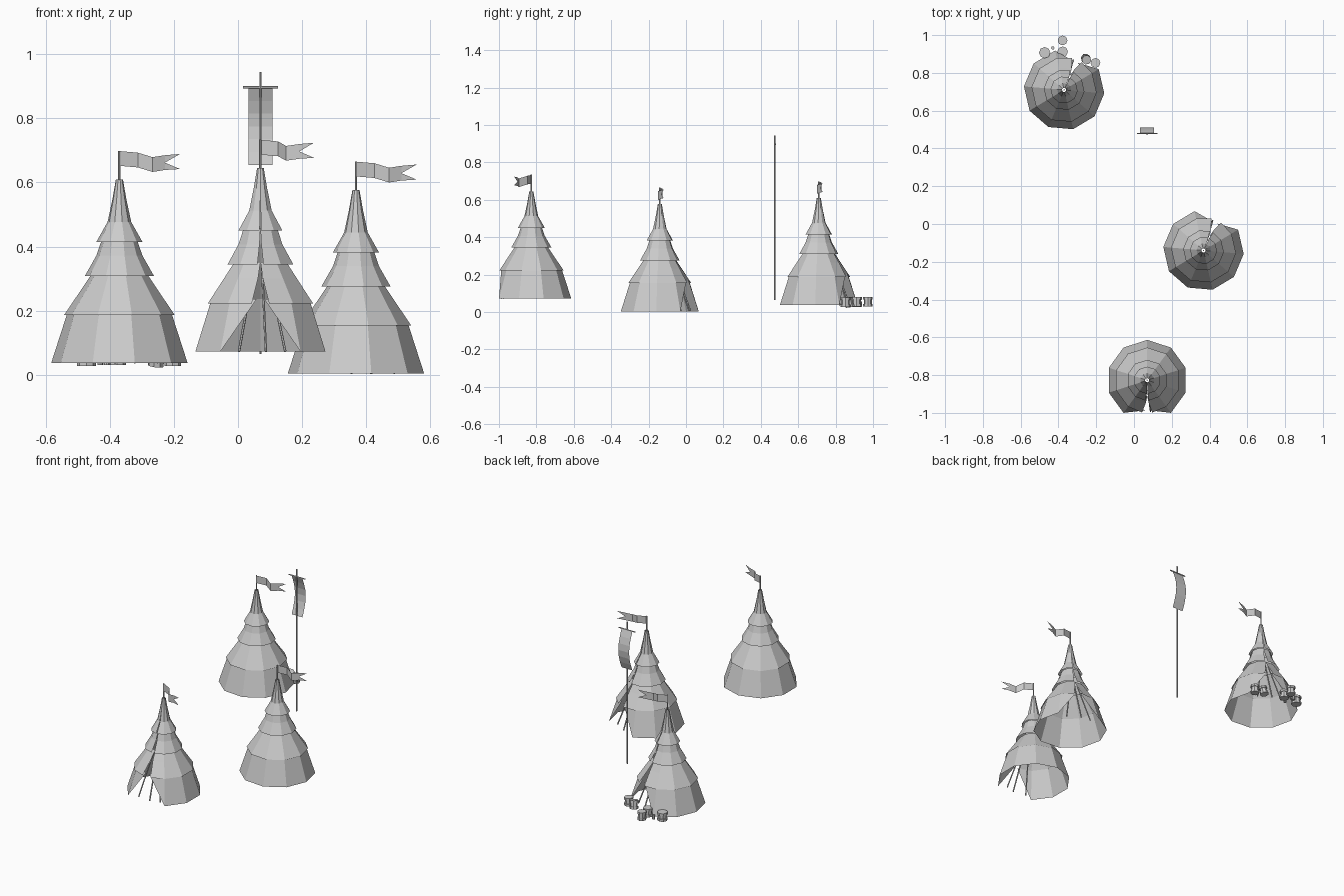
import bpy
import bmesh
from math import cos, sin, radians, pi
from mathutils import Vector, Matrix

cube = bpy.data.objects.get("Cube")
if cube:
    bpy.data.objects.remove(cube, do_unlink=True)

grey = bpy.data.materials.new("plain_grey")
grey.use_nodes = True
grey.diffuse_color = (0.6, 0.6, 0.6, 1)
grey.node_tree.nodes["Principled BSDF"].inputs["Base Color"].default_value = (0.6, 0.6, 0.6, 1)

SIDES = 10
STEP = 360 / SIDES


def finish(bm, name, place, recalc=False):
    if recalc:
        bmesh.ops.recalc_face_normals(bm, faces=bm.faces)
    mesh = bpy.data.meshes.new(name)
    bm.to_mesh(mesh)
    bm.free()
    mesh.materials.append(grey)
    obj = bpy.data.objects.new(name, mesh)
    obj.matrix_world = place
    bpy.context.collection.objects.link(obj)
    return obj


def polar(r, angle, z):
    return Vector((r * cos(radians(angle)), r * sin(radians(angle)), z))


def face(bm, *points):
    bm.faces.new([bm.verts.new(p) for p in points])


def rod(bm, start, end, r, sides=6):
    axis = Vector(end) - Vector(start)
    turn = axis.to_track_quat('Z', 'Y').to_matrix().to_4x4()
    middle = Matrix.Translation((Vector(start) + Vector(end)) / 2)
    bmesh.ops.create_cone(bm, cap_ends=True, segments=sides, radius1=r, radius2=r,
                          depth=axis.length, matrix=middle @ turn)


def tier(name, place, profile, split):
    """Ring of flat cloth panels; the hem is parted at the front by the split angle."""
    bm = bmesh.new()
    z_low, z_high = profile[0][1], profile[-1][1]
    for k in range(SIDES):
        for (r0, z0), (r1, z1) in zip(profile, profile[1:]):
            def edge(r, z, index):
                angle = index * STEP
                part = split * (z_high - z) / (z_high - z_low)
                if index == 0:
                    angle += part
                elif index == SIDES:
                    angle -= part
                return polar(r, angle, z)
            face(bm, edge(r0, z0, k), edge(r0, z0, k + 1),
                 edge(r1, z1, k + 1), edge(r1, z1, k))
    bmesh.ops.remove_doubles(bm, verts=bm.verts, dist=0.0005)
    return finish(bm, name, place)


def ribbon(name, place, rows):
    """Sheet through a list of (point, point) rows."""
    bm = bmesh.new()
    for (a, b), (c, d) in zip(rows, rows[1:]):
        face(bm, a, c, d, b)
    bmesh.ops.remove_doubles(bm, verts=bm.verts, dist=0.0005)
    return finish(bm, name, place)


def tent(label, x, y, z, facing, flag_angle):
    base = Matrix.Translation((x, y, z))
    place = base @ Matrix.Rotation(radians(facing), 4, 'Z')

    # skirt with a two panel doorway and curtains tied back to its sides
    low, high = (0.2135, 0), (0.16, 0.165)
    bm = bmesh.new()
    for k in range(1, SIDES - 1):
        face(bm, polar(low[0], k * STEP, low[1]), polar(low[0], (k + 1) * STEP, low[1]),
             polar(high[0], (k + 1) * STEP, high[1]), polar(high[0], k * STEP, high[1]))
    bmesh.ops.remove_doubles(bm, verts=bm.verts, dist=0.0005)
    finish(bm, label + "_skirt", place)
    bm = bmesh.new()
    for side in (-1, 1):
        face(bm, polar(low[0], side * STEP, low[1]), polar(high[0], side * STEP, high[1]),
             polar(high[0], side * 4, high[1]))
    finish(bm, label + "_door_curtains", place)

    # overlapping upper tiers and the tall cap
    tier(label + "_lower_tier", place, [(0.173, 0.15), (0.12, 0.228), (0.085, 0.28)], 9)
    tier(label + "_middle_tier", place, [(0.108, 0.272), (0.072, 0.335), (0.055, 0.385)], 5)
    tier(label + "_cap", place, [(0.072, 0.378), (0.037, 0.44), (0.022, 0.51), (0.011, 0.573)], 2)

    # doorway stakes and top pole
    bm = bmesh.new()
    for angle in (-24, 6, 28):
        rod(bm, polar(0.165, angle, 0), polar(0.07, angle * 0.7, 0.26), 0.004)
    rod(bm, (0, 0, 0.54), (0, 0, 0.662), 0.004)
    finish(bm, label + "_poles", place)

    # swallow-tailed flag
    flag = base @ Matrix.Rotation(radians(flag_angle), 4, 'Z')
    wave = [(0, 0, 0.661), (0.058, 0.012, 0.656), (0.103, -0.012, 0.642), (0.142, 0.004, 0.648)]
    h = Vector((0, 0, 0.046))
    ribbon(label + "_flag", flag, [(Vector(p), Vector(p) - h) for p in wave])
    top = Vector(wave[-1])
    notch = top - h / 2
    bm = bmesh.new()
    for corner, drop in ((top, 0.001), (top - h, 0)):
        face(bm, corner, corner + Vector((0.048, 0.01, drop + 0.003)), notch)
    finish(bm, label + "_flag_tails", flag)


tent("back_tent", -0.37, 0.71, 0.037, 67, 2)
tent("middle_tent", 0.368, -0.14, 0.004, 67, 2)
tent("front_tent", 0.07, -0.827, 0.072, -90, -33)

# hanging banner on its own pole
spot = Matrix.Translation((0.07, 0.475, 0))
bm = bmesh.new()
rod(bm, (0, 0, 0.065), (0, 0, 0.945), 0.004)
rod(bm, (-0.055, 0.004, 0.897), (0.055, 0.004, 0.897), 0.004)
finish(bm, "banner_pole", spot)
rows = []
for i in range(7):
    t = i / 6
    yy = 0.004 + 0.032 * sin(pi * t)
    zz = 0.895 - 0.24 * t
    rows.append((Vector((-0.037, yy, zz)), Vector((0.037, yy, zz))))
ribbon("banner_cloth", spot, rows)


# small drums scattered by the back tent doorway
def drum(name, x, y, z, r, tilt=0, turn=0):
    bm = bmesh.new()
    for bottom, top, size in ((0, 0.014, 1), (0.014, 0.036, 0.82), (0.036, 0.05, 1)):
        rod(bm, (0, 0, bottom - 0.025), (0, 0, top - 0.025), r * size, 8)
    place = Matrix.Translation((x, y, z)) @ Matrix.Rotation(radians(turn), 4, 'Z')
    finish(bm, name, place @ Matrix.Rotation(radians(tilt), 4, 'X'))


drum("drum_left", -0.473, 0.907, 0.052, 0.03)
drum("drum_rear", -0.378, 0.972, 0.055, 0.026)
drum("drum_near", -0.378, 0.912, 0.055, 0.028)
drum("drum_right", -0.254, 0.873, 0.052, 0.025, 12, 30)
drum("drum_far_right", -0.204, 0.853, 0.052, 0.026)
bm = bmesh.new()
for x, y in ((-0.43, 0.932), (-0.41, 0.88)):
    rod(bm, (x, y, 0.03), (x, y, 0.055), 0.009, 8)
finish(bm, "small_cups", Matrix.Identity(4))
